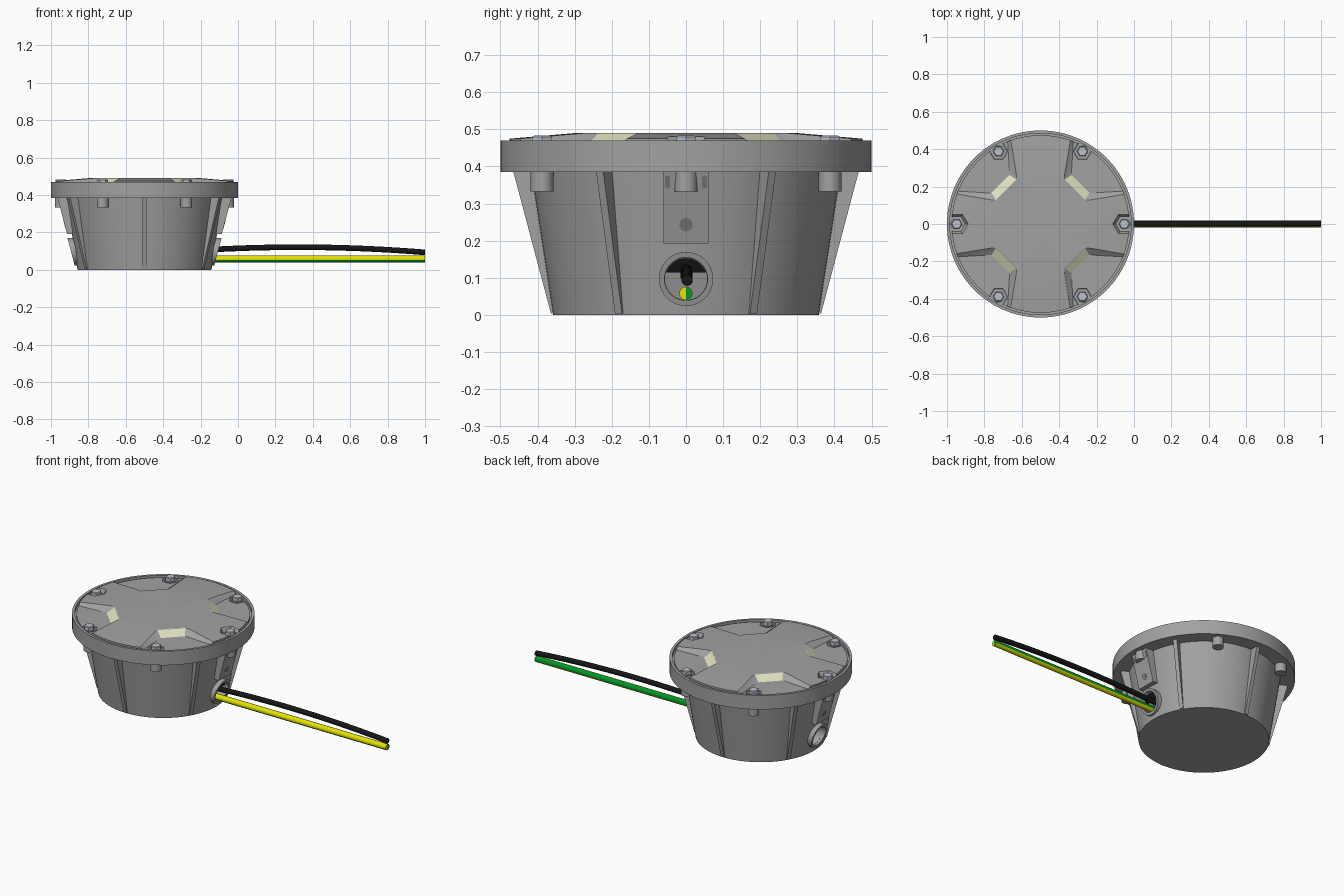
import bpy, bmesh
from math import sin, cos, pi, radians, atan2
from mathutils import Matrix, Vector

if "Cube" in bpy.data.objects:
    bpy.data.objects.remove(bpy.data.objects["Cube"])

CENTRE = Vector((-0.5, 0, 0))   # axis of the lamp housing


def material(name, r, g, b):
    m = bpy.data.materials.new(name)
    m.use_nodes = True
    m.diffuse_color = (r, g, b, 1)
    m.node_tree.nodes["Principled BSDF"].inputs["Base Color"].default_value = (r, g, b, 1)
    return m


GREY = material("cast grey", 0.36, 0.36, 0.36)
DARK = material("dark grey", 0.2, 0.2, 0.2)
STEEL = material("bolt steel", 0.5, 0.54, 0.61)
LENS = material("warm lens", 0.74, 0.74, 0.53)
BLACK = material("black rubber", 0.008, 0.008, 0.008)
YELLOW = material("wire yellow", 0.8, 0.76, 0.0)
GREEN = material("wire green", 0.0, 0.3, 0.02)


def finish(bm, name, *mats, shift=True):
    bmesh.ops.remove_doubles(bm, verts=bm.verts, dist=1e-5)
    bmesh.ops.recalc_face_normals(bm, faces=bm.faces)
    if shift:
        bmesh.ops.translate(bm, verts=bm.verts, vec=CENTRE)
    me = bpy.data.meshes.new(name)
    bm.to_mesh(me)
    bm.free()
    ob = bpy.data.objects.new(name, me)
    bpy.context.collection.objects.link(ob)
    for m in mats:
        me.materials.append(m)
    return ob


def smooth(ob):
    bpy.ops.object.select_all(action='DESELECT')
    ob.select_set(True)
    bpy.context.view_layer.objects.active = ob
    bpy.ops.object.shade_smooth_by_angle(angle=radians(30))


def loft(bm, rings):
    """Closed solid through rings of equal point count."""
    loops = [[bm.verts.new(p) for p in ring] for ring in rings]
    for a, b in zip(loops, loops[1:]):
        for i in range(len(a)):
            j = (i + 1) % len(a)
            bm.faces.new((a[i], a[j], b[j], b[i]))
    bm.faces.new(loops[0])
    bm.faces.new(loops[-1])


def revolve(name, profile, mat, steps=96):
    bm = bmesh.new()
    vs = [bm.verts.new((r, 0, z)) for r, z in profile]
    es = [bm.edges.new(p) for p in zip(vs, vs[1:])]
    bmesh.ops.spin(bm, geom=vs + es, cent=(0, 0, 0), axis=(0, 0, 1),
                   angle=2 * pi, steps=steps, use_duplicate=False)
    return finish(bm, name, mat)


def circle(r, n, cx=0, cy=0, start=0):
    return [(cx + r * cos(start + 2 * pi * i / n), cy + r * sin(start + 2 * pi * i / n))
            for i in range(n)]


def cut(ob, cutter):
    mod = ob.modifiers.new("cut", 'BOOLEAN')
    mod.operation, mod.solver, mod.object = 'DIFFERENCE', 'EXACT', cutter
    bpy.context.view_layer.objects.active = ob
    bpy.ops.object.modifier_apply(modifier=mod.name)
    bpy.data.objects.remove(cutter)


def slope(z):
    """Outer radius of the ribs and side pads at height z."""
    return 0.363 + 0.265 * z


def side_prism(bm, outline, inner, outer, side):
    """Extrude a (y, z) outline outwards along the sloping side."""
    loft(bm, [[(side * (slope(z) + d), y, z) for y, z in outline] for d in (inner, outer)])


def rect(w, z0, z1):
    return [(-w, z0), (w, z0), (w, z1), (-w, z1)]


# Tapered housing with a cable opening on each side
body = revolve("housing", [(0, 0), (0.358, 0), (0.418, 0.39), (0, 0.39)], GREY)
for side in (-1, 1):
    bm = bmesh.new()
    side_prism(bm, circle(0.057, 32, 0, 0.097), -0.08, 0.1, side)
    cut(body, finish(bm, "opening_cutter"))
smooth(body)

# Rim with a narrow gap around the lid
smooth(revolve("rim", [(0, 0.385), (0.5, 0.385), (0.5, 0.47), (0.485, 0.47),
                       (0.485, 0.45), (0, 0.45)], GREY))

# Lid with four light pockets
lid = revolve("lid", [(0, 0.44), (0.475, 0.44), (0.475, 0.475), (0.3, 0.49), (0, 0.49)], GREY)
FLOOR, TOP = 0.461, 0.492
low = [(0.6, 0.185), (0.26, 0.165), (0.165, 0.26), (0.185, 0.6), (0.6, 0.6)]
high = [(0.6, 0.15), (0.235, 0.125), (0.125, 0.235), (0.15, 0.6), (0.6, 0.6)]
lens_bm = bmesh.new()
for k in range(4):
    turn = Matrix.Rotation(k * pi / 2, 3, 'Z')
    bm = bmesh.new()
    loft(bm, [[turn @ Vector((x, y, z)) for x, y in poly]
              for poly, z in ((low, FLOOR), (high, TOP))])
    cut(lid, finish(bm, "pocket_cutter"))
    # Lens plate on the inner wall of the pocket
    quad = [Vector((*low[1], FLOOR)), Vector((*low[2], FLOOR)),
            Vector((*high[2], TOP - 0.002)), Vector((*high[1], TOP - 0.002))]
    loft(lens_bm, [[turn @ (p + Vector((d, d, 0))) for p in quad] for d in (-0.001, 0.002)])
finish(lens_bm, "lenses", LENS)

# Six bolts: recess in the lid, hex head with washer, boss under the rim
bolts, washers, bosses = bmesh.new(), bmesh.new(), bmesh.new()


def column(bm, cx, cy, start, n, *levels):
    loft(bm, [[(x, y, z) for x, y in circle(r, n, cx, cy, start)] for r, z in levels])


for k in range(6):
    a = k * pi / 3
    cx, cy = 0.448 * cos(a), 0.448 * sin(a)
    bm = bmesh.new()
    column(bm, cx, cy, a, 6, (0.046, 0.457), (0.07, 0.495))
    cut(lid, finish(bm, "recess_cutter"))
    column(washers, cx, cy, a, 24, (0.034, 0.45), (0.034, 0.461))
    column(bolts, cx, cy, a, 6, (0.029, 0.45), (0.029, 0.48), (0.025, 0.483))
    column(bosses, cx, cy, a, 24, (0.031, 0.333), (0.031, 0.39))
smooth(lid)
finish(bolts, "bolt_heads", STEEL)
smooth(finish(washers, "bolt_washers", GREY))
smooth(finish(bosses, "bolt_bosses", GREY))

# Thin ribs between the bolts
ribs = bmesh.new()
for k in range(6):
    turn = Matrix.Rotation(pi / 6 + k * pi / 3, 3, 'Z')
    side = [(0.33, 0.004), (slope(0.004), 0.004), (slope(0.388), 0.388), (0.38, 0.388)]
    loft(ribs, [[turn @ Vector((r, w, z)) for r, z in side] for w in (-0.011, 0.011)])
finish(ribs, "ribs", GREY)

# Side pads, with screw hole, slots and a collar round each opening
pads, marks, collars = bmesh.new(), bmesh.new(), bmesh.new()
for side in (-1, 1):
    side_prism(pads, rect(0.06, 0.192, 0.388), -0.05, 0, side)
    side_prism(marks, circle(0.018, 20, 0, 0.243), -0.001, 0.001, side)
    for y in (-0.05, 0.05):
        slot = [(y + c, 0.358 + s + (0.011 if s > 0 else -0.011))
                for c, s in circle(0.007, 12, start=pi / 12)]
        side_prism(marks, slot, -0.001, 0.001, side)
    # Collar: annulus swept through four loops
    sweep = [(0.073, -0.05), (0.073, 0.004), (0.058, 0.004), (0.058, -0.05)]
    loops = [[collars.verts.new((side * (slope(z) + d), y, z))
              for y, z in circle(r, 40, 0, 0.097)] for r, d in sweep]
    for p, q in zip(loops, loops[1:] + loops[:1]):
        for i in range(40):
            j = (i + 1) % 40
            collars.faces.new((p[i], p[j], q[j], q[i]))
finish(pads, "side_pads", GREY)
finish(marks, "pad_holes", DARK)
smooth(finish(collars, "cable_collars", GREY))

# Black seal in the upper part of the cable opening
bm = bmesh.new()
arc = [(0.056 * cos(radians(t)), 0.097 + 0.056 * sin(radians(t))) for t in range(18, 163, 8)]
side_prism(bm, arc, -0.03, -0.02, 1)
finish(bm, "cable_seal", BLACK)


def cable(name, r, n, path, *mats):
    bm = bmesh.new()
    loft(bm, [[(x, y + c, z + s) for c, s in circle(r, n)] for x, y, z in path])
    return finish(bm, name, *mats, shift=False)


# Arched black cable
path = []
for i in range(25):
    x = -0.19 + 1.19 * i / 24
    path.append((x, 0.003 * i / 24, 0.121 - 0.06 * (x - 0.32) ** 2))
smooth(cable("black_cable", 0.015, 20, path, BLACK))

# Straight earth wire, yellow with two green stripes
wire = cable("earth_wire", 0.018, 36, [(-0.19, 0, 0.058), (1, 0, 0.058)], YELLOW, GREEN)
for f in wire.data.polygons:
    c = f.center
    angle = atan2(c.z - 0.058, c.y) % (2 * pi)
    if abs(f.normal.x) < 0.5:
        deg = angle * 180 / pi
        f.material_index = int(deg < 90 or deg > 345 or 198 < deg < 255)
smooth(wire)

# Green half of the wire's cut end
bm = bmesh.new()
half = [(0.017 * cos(radians(t)), 0.058 + 0.017 * sin(radians(t))) for t in range(-90, 91, 15)]
loft(bm, [[(x, y, z) for y, z in half] for x in (0.998, 1.001)])
finish(bm, "wire_end_core", GREEN, shift=False)
